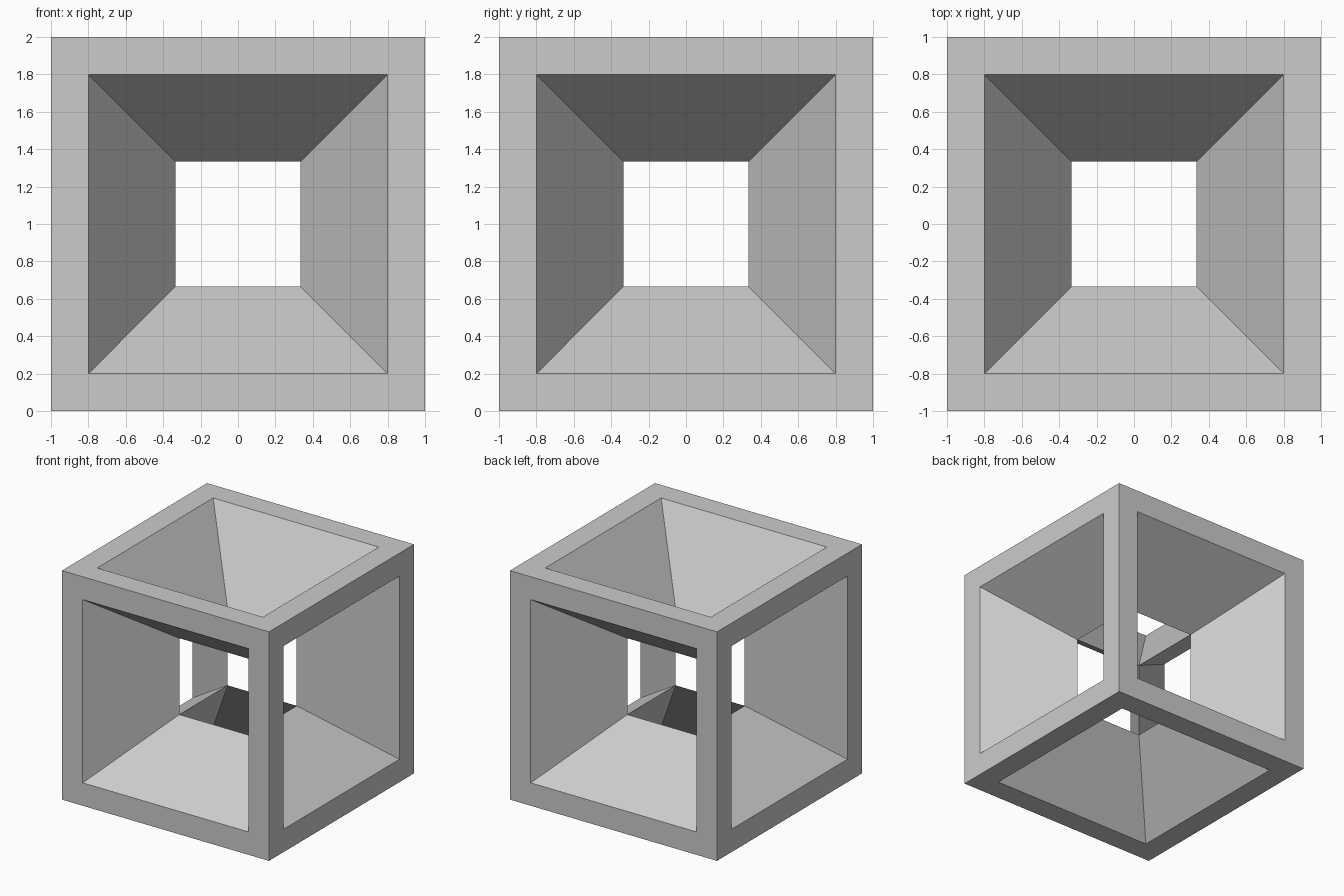
import bpy
import bmesh
from mathutils import Matrix

HALF = 1.0          # outer half size
RIM = 0.2           # width of the flat border around each opening
INNER = 1.0 / 3.0   # half size of the inner cube opening

cube = bpy.data.objects.get("Cube")
if cube:
    bpy.data.objects.remove(cube, do_unlink=True)

# Single grey material
grey = bpy.data.materials.new("light_grey")
grey.use_nodes = True
colour = (0.6, 0.6, 0.6, 1.0)
grey.diffuse_color = colour
grey.node_tree.nodes["Principled BSDF"].inputs["Base Color"].default_value = colour

# Outer cube standing on the ground
bm = bmesh.new()
bmesh.ops.create_cube(bm, size=2 * HALF, matrix=Matrix.Translation((0, 0, HALF)))
sides = list(bm.faces)

# Flat border, then a funnel sloping in to the inner cube, on every side
bmesh.ops.inset_individual(bm, faces=sides, thickness=RIM, depth=0.0,
                           use_even_offset=True)
bmesh.ops.inset_individual(bm, faces=sides, thickness=HALF - RIM - INNER,
                           depth=INNER - HALF, use_even_offset=True)

# Open the funnels and join them along the inner cube edges
bmesh.ops.delete(bm, geom=sides, context='FACES')
bmesh.ops.remove_doubles(bm, verts=bm.verts, dist=0.001)

mesh = bpy.data.meshes.new("hollow_cube_frame")
bm.to_mesh(mesh)
bm.free()
mesh.materials.append(grey)
frame = bpy.data.objects.new("hollow_cube_frame", mesh)
bpy.context.collection.objects.link(frame)
